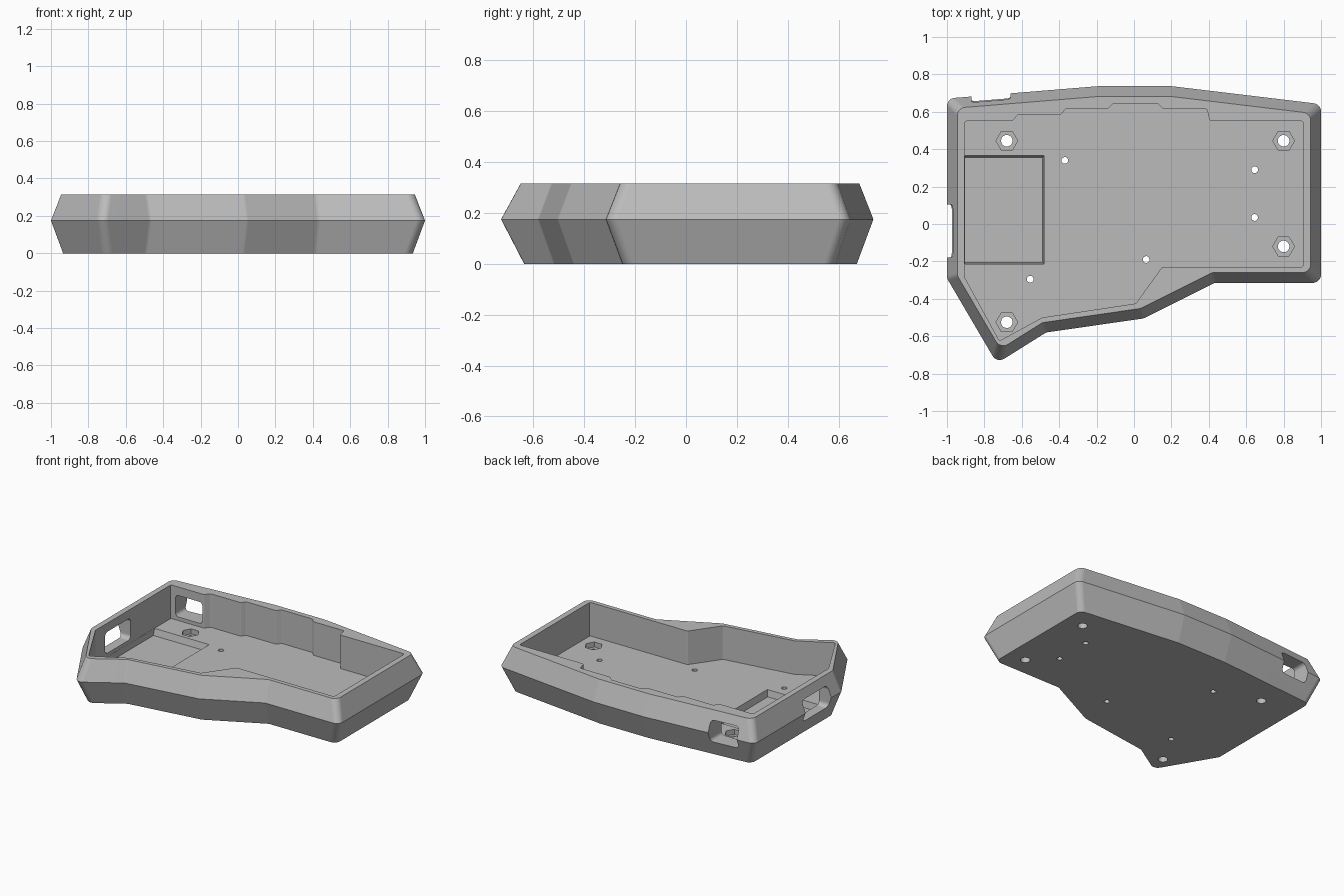
import bpy
import bmesh
import math
from mathutils import Vector

if "Cube" in bpy.data.objects:
    bpy.data.objects.remove(bpy.data.objects["Cube"], do_unlink=True)

grey = bpy.data.materials.new("plain grey")
grey.use_nodes = True
colour = (0.5, 0.5, 0.5, 1)
grey.diffuse_color = colour
grey.node_tree.nodes["Principled BSDF"].inputs["Base Color"].default_value = colour


def inset(points, distance):
    """Move every edge of a counter-clockwise outline inwards."""
    pts = [Vector(p) for p in points]
    result = []
    for i, p in enumerate(pts):
        a = (p - pts[i - 1]).normalized()
        b = (pts[(i + 1) % len(pts)] - p).normalized()
        na, nb = Vector((-a.y, a.x)), Vector((-b.y, b.x))
        result.append(p + (na + nb) * distance / (1 + na.dot(nb)))
    return result


def rounded(points, radius, steps=6):
    """Replace each corner with an arc of the given radius."""
    pts = [Vector(p) for p in points]
    result = []
    for i, p in enumerate(pts):
        a = (p - pts[i - 1]).normalized()
        b = (pts[(i + 1) % len(pts)] - p).normalized()
        turn = a.angle_signed(b)
        side = 1 if a.x * b.y - a.y * b.x > 0 else -1
        start = p - a * radius * math.tan(abs(turn) / 2)
        normal = Vector((-a.y, a.x)) * side
        centre = start + normal * radius
        for k in range(steps + 1):
            t = abs(turn) * k / steps
            result.append(centre - normal * radius * math.cos(t) + a * radius * math.sin(t))
    return result


def circle(x, y, radius, sides):
    return [(x + radius * math.cos(math.tau * (i + 0.5) / sides),
             y + radius * math.sin(math.tau * (i + 0.5) / sides)) for i in range(sides)]


def rectangle(x0, x1, y0, y1):
    return [(x0, y0), (x1, y0), (x1, y1), (x0, y1)]


def loft(name, rings, place=lambda u, v, w: (u, v, w)):
    """Closed solid through (outline, level) pairs."""
    bm = bmesh.new()
    loops = [[bm.verts.new(place(p[0], p[1], level)) for p in outline]
             for outline, level in rings]
    for low, high in zip(loops, loops[1:]):
        for i in range(len(low)):
            bm.faces.new((low[i - 1], low[i], high[i], high[i - 1]))
    bm.faces.new(loops[0][::-1])
    bm.faces.new(loops[-1])
    bmesh.ops.recalc_face_normals(bm, faces=bm.faces)
    mesh = bpy.data.meshes.new(name)
    bm.to_mesh(mesh)
    bm.free()
    obj = bpy.data.objects.new(name, mesh)
    bpy.context.collection.objects.link(obj)
    return obj


HEIGHT, WAIST, FLOOR = 0.315, 0.175, 0.08

# Outer shell, widest at the waist
outline = [(-1, -0.29), (-0.733, -0.745), (-0.47, -0.58), (0.05, -0.505),
           (0.43, -0.315), (1, -0.315), (1, 0.641), (0.2, 0.737),
           (-0.19, 0.737), (-1, 0.671)]
shell = loft("case_shell", [(rounded(inset(outline, d), 0.045), z)
                            for d, z in ((0.065, 0), (0, WAIST), (0.055, HEIGHT))])
shell.data.materials.append(grey)

# Stepped open cavity
cavity = [(-0.905, -0.285), (-0.72, -0.625), (-0.49, -0.5), (0.01, -0.425),
          (0.15, -0.23), (0.905, -0.23), (0.905, 0.55), (0.405, 0.55),
          (0.39, 0.615), (0.155, 0.615), (0.125, 0.645), (-0.11, 0.645),
          (-0.14, 0.615), (-0.365, 0.615), (-0.39, 0.585), (-0.62, 0.585),
          (-0.65, 0.55), (-0.905, 0.55)]
cutters = [loft("cavity_cutter", [(rounded(cavity, 0.012, 3), FLOOR),
                                  (rounded(cavity, 0.012, 3), 0.5)])]

# Shallow tapered pocket in the floor
wide = rectangle(-0.904, -0.48, -0.215, 0.367)
cutters.append(loft("pocket_cutter", [(rectangle(-0.904, -0.49, -0.205, 0.355), 0.035),
                                      (wide, FLOOR), (wide, FLOOR + 0.03)]))

# Side and back connector openings
side = rounded(rectangle(-0.18, 0.105, 0.105, 0.255), 0.03)
cutters.append(loft("side_opening_cutter", [(side, -1.2), (side, -0.8)],
                    lambda u, v, w: (w, u, v)))
back = rounded(rectangle(-0.87, -0.66, 0.105, 0.255), 0.025)
cutters.append(loft("back_opening_cutter", [(back, 0.5), (back, 0.9)],
                    lambda u, v, w: (u, w, v)))

# Screw holes with hexagonal nut recesses
for x, y in ((-0.68, 0.445), (0.8, 0.445), (0.8, -0.12), (-0.68, -0.525)):
    hexagon = [(x + (b - y), y + (a - x)) for a, b in circle(x, y, 0.058, 6)]
    hexagon = circle(x, y, 0.058, 6) if not hexagon else hexagon
    bore = circle(x, y, 0.031, 24)
    cutters.append(loft("nut_cutter", [(hexagon, 0.045), (hexagon, FLOOR + 0.03)]))
    cutters.append(loft("screw_cutter", [(bore, -0.1), (bore, FLOOR + 0.02)]))

# Small mounting holes
for x, y in ((-0.37, 0.34), (0.645, 0.29), (0.645, 0.035), (0.065, -0.19), (-0.555, -0.295)):
    bore = circle(x, y, 0.018, 20)
    cutters.append(loft("mount_cutter", [(bore, -0.1), (bore, FLOOR + 0.02)]))

# Cut everything out of the shell
bpy.context.view_layer.objects.active = shell
shell.select_set(True)
for cutter in cutters:
    cutter.hide_render = True
    modifier = shell.modifiers.new(cutter.name, 'BOOLEAN')
    modifier.operation = 'DIFFERENCE'
    modifier.solver = 'EXACT'
    modifier.object = cutter
    bpy.ops.object.modifier_apply(modifier=modifier.name)
for cutter in cutters:
    bpy.data.objects.remove(cutter, do_unlink=True)

# Smooth rounded corners, crisp flat faces
bpy.ops.object.select_all(action='DESELECT')
shell.select_set(True)
bpy.ops.object.shade_smooth_by_angle(angle=math.radians(22))
weighted = shell.modifiers.new("flat_face_normals", 'WEIGHTED_NORMAL')
weighted.keep_sharp = True
